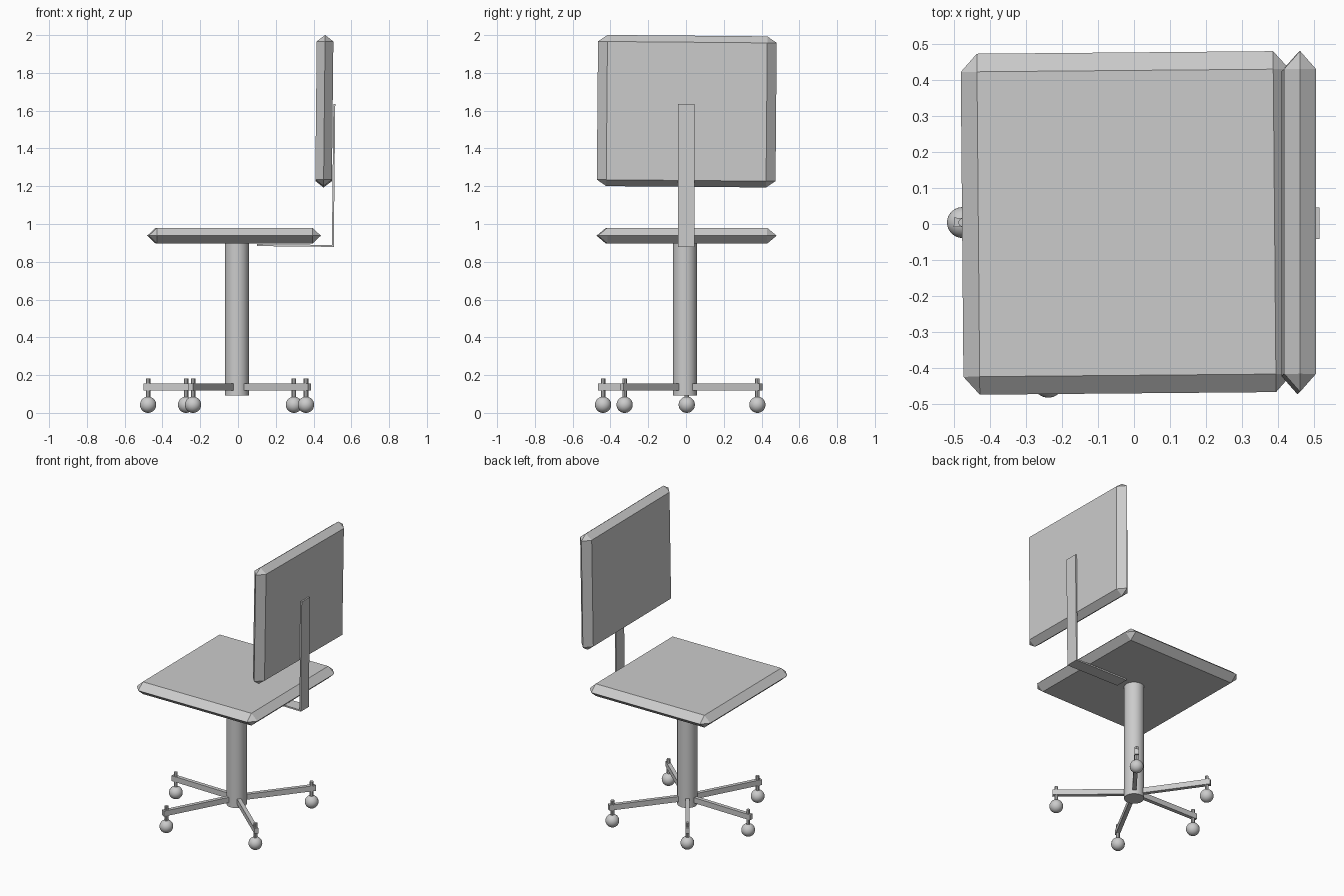
import bpy, bmesh
from math import radians, atan2
from mathutils import Vector, Matrix, Euler

cube = bpy.data.objects.get("Cube")
if cube:
    bpy.data.objects.remove(cube)

# One plain grey for the whole chair
grey = bpy.data.materials.new("plain_grey")
grey.use_nodes = True
COLOUR = (0.6, 0.6, 0.6, 1)
grey.diffuse_color = COLOUR
grey.node_tree.nodes["Principled BSDF"].inputs["Base Color"].default_value = COLOUR


def make_object(name, bm, location=(0, 0, 0), rotation=(0, 0, 0), smooth=False):
    bmesh.ops.recalc_face_normals(bm, faces=bm.faces)
    mesh = bpy.data.meshes.new(name)
    bm.to_mesh(mesh)
    bm.free()
    mesh.materials.append(grey)
    obj = bpy.data.objects.new(name, mesh)
    bpy.context.collection.objects.link(obj)
    obj.location = location
    obj.rotation_euler = [radians(a) for a in rotation]
    if smooth:
        bpy.ops.object.select_all(action='DESELECT')
        obj.select_set(True)
        bpy.context.view_layer.objects.active = obj
        bpy.ops.object.shade_smooth_by_angle(angle=radians(35))
    return obj


def cushion(name, half, inset, axis, location, rotation):
    """Slab whose edges are chamfered until they meet mid-thickness along axis."""
    bm = bmesh.new()
    a, b = [i for i in range(3) if i != axis]
    signs = (-1, 1)
    for sa in signs:
        for sb in signs:
            inner_a, inner_b = sa * (half[a] - inset[a]), sb * (half[b] - inset[b])
            corners = [(inner_a, inner_b, -half[axis]), (inner_a, inner_b, half[axis]),
                       (sa * half[a], inner_b, 0), (inner_a, sb * half[b], 0)]
            for pa, pb, pc in corners:
                p = Vector()
                p[a], p[b], p[axis] = pa, pb, pc
                bm.verts.new(p)
    bmesh.ops.convex_hull(bm, input=bm.verts)
    bmesh.ops.dissolve_limit(bm, angle_limit=radians(1), verts=bm.verts, edges=bm.edges)
    return make_object(name, bm, location, rotation)


def box(name, size, location, rotation=(0, 0, 0)):
    bm = bmesh.new()
    bmesh.ops.create_cube(bm, size=1)
    bmesh.ops.scale(bm, vec=size, verts=bm.verts)
    return make_object(name, bm, location, rotation)


def cylinder(name, radius, bottom, top, x, y, sides):
    bm = bmesh.new()
    bmesh.ops.create_cone(bm, cap_ends=True, segments=sides, radius1=radius,
                          radius2=radius, depth=top - bottom)
    return make_object(name, bm, (x, y, (bottom + top) / 2), smooth=sides > 12)


# Seat and backrest, each set very slightly askew
cushion("seat", (0.456, 0.473, 0.042), (0.045, 0.05, 0), 2,
        (-0.021, 0.003, 0.938), (0, 0, 0.5))
cushion("backrest", (0.044, 0.473, 0.4), (0, 0.05, 0.034), 0,
        (0.457, 0.004, 1.597), (-0.5, 0.6, 0))

# Bent support bar under the seat and behind the backrest
box("support_bar_lower", (0.405, 0.088, 0.01), (0.303, 0.002, 0.886), (0, 0.6, 0))
box("support_bar_upright", (0.01, 0.088, 0.757), (0.506, 0.002, 1.257), (0, 0.6, 0))

# Central column
HUB = Vector((-0.006, -0.006, 0))
cylinder("column", 0.063, 0.093, 0.897, HUB.x, HUB.y, 32)

# Five legs, each with a stem and a ball caster
casters = [(-0.476, 0.004), (-0.238, -0.439), (-0.275, 0.378),
           (0.296, 0.378), (0.36, -0.325)]
for i, (x, y) in enumerate(casters, 1):
    reach = Vector((x, y, 0)) - HUB
    direction = reach.normalized()
    start, end = 0.035, reach.length + 0.024
    middle = HUB + direction * (start + end) / 2
    box(f"leg_{i}", (end - start, 0.026, 0.037), (middle.x, middle.y, 0.138),
        (0, 0, atan2(reach.y, reach.x) * 180 / 3.14159))
    cylinder(f"caster_stem_{i}", 0.012, 0.07, 0.183, x, y, 8)
    bm = bmesh.new()
    bmesh.ops.create_uvsphere(bm, u_segments=24, v_segments=16, radius=0.043)
    make_object(f"caster_ball_{i}", bm, (x, y, 0.043), smooth=True)
